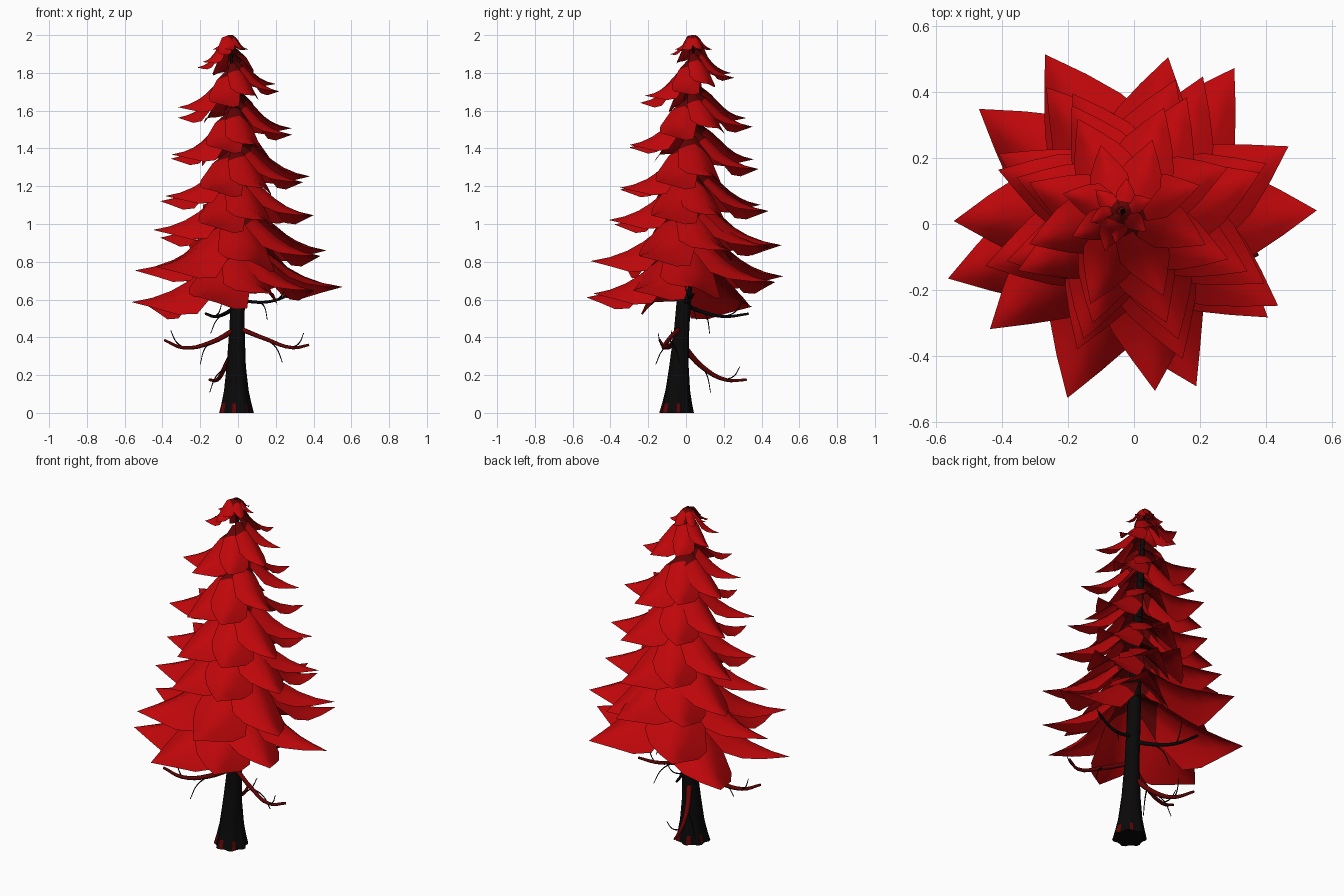
import bpy, bmesh, math, random
from mathutils import Vector

if "Cube" in bpy.data.objects:
    bpy.data.objects.remove(bpy.data.objects["Cube"])

random.seed(4)


def material(name, rgb):
    m = bpy.data.materials.new(name)
    m.diffuse_color = (*rgb, 1)
    m.use_nodes = True
    m.node_tree.nodes["Principled BSDF"].inputs["Base Color"].default_value = m.diffuse_color
    return m


RED = material("red_leaf", (0.52, 0.002, 0.003))
DARK_RED = material("dark_red", (0.12, 0.001, 0.001))
BARK = material("dark_bark", (0.003, 0.0025, 0.0025))


def lerp(table, x):
    """Piecewise linear lookup of a number in (key, value) pairs."""
    if x <= table[0][0]:
        return table[0][1]
    for (a, va), (b, vb) in zip(table, table[1:]):
        if x <= b:
            return va + (vb - va) * (x - a) / (b - a)
    return table[-1][1]


def finish(bm, name, mats, angle):
    me = bpy.data.meshes.new(name)
    bm.to_mesh(me)
    bm.free()
    ob = bpy.data.objects.new(name, me)
    bpy.context.collection.objects.link(ob)
    for m in mats:
        me.materials.append(m)
    bpy.ops.object.select_all(action='DESELECT')
    ob.select_set(True)
    bpy.context.view_layer.objects.active = ob
    bpy.ops.object.shade_smooth_by_angle(angle=math.radians(angle))
    return ob


# Leaning trunk axis
AXIS_X = [(0, -0.01), (0.3, -0.01), (0.6, 0.0), (1.2, 0.0), (2, -0.04)]
AXIS_Y = [(0, -0.05), (0.3, -0.035), (0.6, -0.01), (1.0, 0.02), (2, 0.04)]


def axis(z):
    return Vector((lerp(AXIS_X, z), lerp(AXIS_Y, z), z))


# Trunk with a lobed root flare
SIDES = 28
bm = bmesh.new()
rings = []
for z, r, lobe in [(0, 0.087, 0.10), (0.05, 0.076, 0.08), (0.12, 0.064, 0.04),
                   (0.25, 0.051, 0.01), (0.45, 0.040, 0), (0.7, 0.037, 0),
                   (1.2, 0.028, 0), (1.7, 0.015, 0), (1.98, 0.003, 0)]:
    ring = []
    for i in range(SIDES):
        a = math.tau * i / SIDES
        rr = r * (1 + lobe * math.cos(7 * a + 0.6))
        ring.append(bm.verts.new(axis(z) + Vector((rr * math.cos(a), rr * math.sin(a), 0))))
    rings.append(ring)
for k, (lo, hi) in enumerate(zip(rings, rings[1:])):
    for i in range(SIDES):
        j = (i + 1) % SIDES
        f = bm.faces.new((lo[i], lo[j], hi[j], hi[i]))
        f.material_index = int(k < 1 and i % 4 == 0)
bm.faces.new(rings[0][::-1])
bm.faces.new(rings[-1])
finish(bm, "trunk", [BARK, DARK_RED], 50)


# Dead branches and twigs below the foliage
def branch(name, points, r0, r1, mat):
    cu = bpy.data.curves.new(name, 'CURVE')
    cu.dimensions = '3D'
    cu.bevel_depth = 1
    cu.bevel_resolution = 1
    cu.resolution_u = 4
    cu.use_fill_caps = True
    sp = cu.splines.new('BEZIER')
    sp.bezier_points.add(len(points) - 1)
    for i, (bp, p) in enumerate(zip(sp.bezier_points, points)):
        bp.co = p
        bp.handle_left_type = bp.handle_right_type = 'AUTO'
        bp.radius = r0 + (r1 - r0) * i / (len(points) - 1)
    cu.materials.append(mat)
    bpy.context.collection.objects.link(bpy.data.objects.new(name, cu))


BRANCHES = [
    ("left_branch", [(0, -0.03, 0.45), (-0.15, -0.07, 0.37), (-0.29, -0.11, 0.345), (-0.39, -0.14, 0.385)], 0.016, DARK_RED),
    ("right_branch", [(0, -0.03, 0.45), (0.15, -0.09, 0.39), (0.29, -0.12, 0.345), (0.375, -0.09, 0.36)], 0.014, DARK_RED),
    ("back_branch", [(-0.01, -0.02, 0.36), (-0.07, 0.09, 0.24), (-0.11, 0.21, 0.175), (-0.15, 0.32, 0.175)], 0.017, DARK_RED),
    ("upper_right_branch", [(0, 0, 0.60), (0.12, 0.0, 0.585), (0.21, 0.02, 0.60), (0.28, 0.04, 0.63)], 0.010, BARK),
    ("upper_back_branch", [(0, 0, 0.57), (-0.06, 0.1, 0.53), (-0.12, 0.21, 0.51), (-0.17, 0.33, 0.525)], 0.012, BARK),
]
for name, pts, r, mat in BRANCHES:
    branch(name, pts, r, 0.007, mat)
    # two thin forked twigs on each branch
    for k, drop in ((1, 0.10), (2, -0.07)):
        p = Vector(pts[k])
        d = Vector(pts[k + 1]) - p
        side = Vector((-d.y, d.x, 0)) * (0.5 if k == 1 else -0.5)
        branch(f"{name}_twig_{k}", [p, p + d * 0.3 + side * 0.6 - Vector((0, 0, drop * 0.3)),
                                    p + d * 0.5 + side - Vector((0, 0, drop))], 0.004, 0.002, BARK)

# Foliage: broad drooping pointed leaves climbing a helix, overlapping like fan blades
RADIUS = [(0.55, 0.60), (0.68, 0.57), (0.75, 0.56), (0.84, 0.52), (0.93, 0.475), (1.04, 0.45),
          (1.24, 0.405), (1.47, 0.35), (1.72, 0.27), (1.8, 0.22), (1.93, 0.11)]
# station along leaf, half width, edge drop, ridge height as a share of the rise
STATIONS = [(0.0, 0.05, 0.02, 1.0), (0.2, 0.13, 0.09, 0.78), (0.45, 0.165, 0.125, 0.40),
            (0.62, 0.13, 0.09, 0.21), (0.8, 0.072, 0.04, 0.08), (1.0, 0.0, 0.0, 0.0)]


def leaf(bm, angle, z_tip, R, rise):
    s = R / 0.57
    c = axis(min(z_tip + 0.1, 2))
    out = Vector((math.cos(angle), math.sin(angle), 0))
    side = Vector((-out.y, out.x, 0))
    skew = random.uniform(-0.03, 0.03) * s
    rows = []
    for t, w, drop, h in STATIONS:
        ridge = Vector((c.x, c.y, z_tip)) + out * (0.012 + (R - 0.012) * t)
        ridge += side * skew * math.sin(math.pi * t)
        ridge.z = min(ridge.z + rise * h, 2.0)
        if w == 0:
            rows.append([bm.verts.new(ridge)])
            continue
        # the counterclockwise edge hangs lower than the clockwise one
        rows.append([bm.verts.new(ridge + side * w * s * u
                                  - Vector((0, 0, drop * s * abs(u) ** 1.4 * (1.35 if u > 0 else 0.45))))
                     for u in (-1, -0.5, 0, 0.5, 1)])
    for k, (a, b) in enumerate(zip(rows, rows[1:])):
        for i in range(4):
            vs = (a[i], b[i], b[i + 1], a[i + 1]) if len(b) > 1 else (a[i], b[0], a[i + 1])
            f = bm.faces.new(vs)
            f.material_index = int(k == 0)


bm = bmesh.new()
angles = [143, 196, 249, 291, 325, 364, 417, 478, 540, 577, 637, 689, 745, 784, 798, 844]
angles += [878 + 45 * k + random.uniform(-6, 6) for k in range(40)]
for deg in angles:
    n = deg / 360 - 1
    z = 0.665 + 0.175 * n + 0.0068 * n * n
    if z > 1.9:
        break
    if n > 1.25:
        z += random.uniform(-0.02, 0.02)
    R = lerp(RADIUS, z) * random.uniform(0.95, 1.02)
    if deg in (291, 325):
        R *= 0.9
    leaf(bm, math.radians(deg), z, R, 0.08 + 0.34 * R)
# Crown
for k in range(6):
    leaf(bm, math.radians(20 + 60 * k), 1.925, 0.10, 0.08)
finish(bm, "foliage", [RED, DARK_RED], 60)
